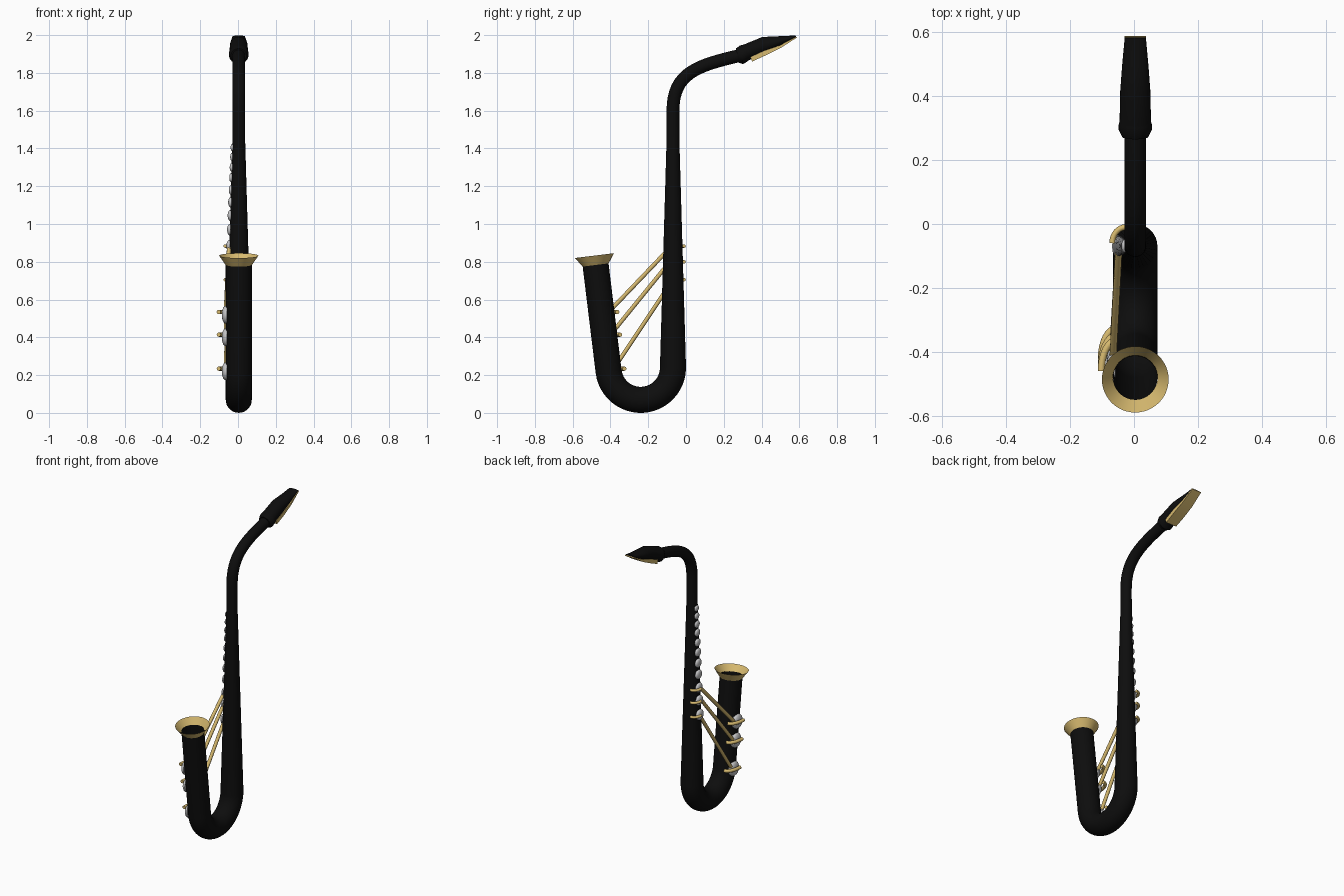
import bpy
import bmesh
from math import sin, cos, pi, radians
from mathutils import Vector

cube = bpy.data.objects.get("Cube")
if cube:
    bpy.data.objects.remove(cube, do_unlink=True)


def material(name, rgb, rough=0.5):
    m = bpy.data.materials.new(name)
    m.use_nodes = True
    m.diffuse_color = (*rgb, 1)
    bsdf = next(n for n in m.node_tree.nodes if n.type == "BSDF_PRINCIPLED")
    bsdf.inputs["Base Color"].default_value = (*rgb, 1)
    bsdf.inputs["Roughness"].default_value = rough
    return m


BLACK = material("black lacquer", (0.004, 0.004, 0.004))
GOLD = material("gold brass", (0.68, 0.49, 0.16))
SILVER = material("silver", (0.55, 0.55, 0.56))
X, Z = Vector((1, 0, 0)), Vector((0, 0, 1))
CX = 0.004  # tube axis, offset to balance the keys


def loft(name, rings, mat, caps=(True, True), angle=35):
    """Skin a list of equal-length point rings."""
    bm = bmesh.new()
    loops = [[bm.verts.new(p) for p in ring] for ring in rings]
    n = len(loops[0])
    for a, b in zip(loops, loops[1:]):
        for i in range(n):
            j = (i + 1) % n
            bm.faces.new((a[i], a[j], b[j], b[i]))
    if caps[0]:
        bm.faces.new(loops[0][::-1])
    if caps[1]:
        bm.faces.new(loops[-1])
    if any(caps):
        bmesh.ops.recalc_face_normals(bm, faces=bm.faces)
    mesh = bpy.data.meshes.new(name)
    bm.to_mesh(mesh)
    bm.free()
    ob = bpy.data.objects.new(name, mesh)
    bpy.context.collection.objects.link(ob)
    mesh.materials.append(mat)
    bpy.ops.object.select_all(action="DESELECT")
    ob.select_set(True)
    bpy.context.view_layer.objects.active = ob
    bpy.ops.object.shade_smooth_by_angle(angle=radians(angle))
    return ob


def ellipse(c, u, v, n):
    return [c + u * cos(2 * pi * i / n) + v * sin(2 * pi * i / n) for i in range(n)]


def tube(name, pts, radii, mat, ref=X, n=32, caps=(True, True)):
    """Sweep a circle of varying radius along a path."""
    pts = [Vector(p) for p in pts]
    rings = []
    for i, p in enumerate(pts):
        t = (pts[min(i + 1, len(pts) - 1)] - pts[max(i - 1, 0)]).normalized()
        u = (ref - t * ref.dot(t)).normalized()
        rings.append(ellipse(p, u * radii[i], t.cross(u) * radii[i], n))
    return loft(name, rings, mat, caps)


# Main tube: bell leg, bottom bow, tapered body and curved neck
BODY_Y, R_BIG, R_NECK = -0.069, 0.069, 0.034
BELL_TOP = Vector((CX, -0.48, 0.795))
BELL_AXIS = Vector((0, -0.123, 0.992))


def body_radius(z):
    t = min(max((z - 0.24) / 1.2, 0), 1)
    return R_BIG + (R_NECK - R_BIG) * t


path, radii = [BELL_TOP], [R_BIG]
for k in range(25):
    a = radians(187 + 173 * k / 24)
    path.append((CX, -0.24 + 0.171 * cos(a), 0.24 + 0.171 * sin(a)))
    radii.append(R_BIG)
for k in range(1, 9):
    z = 0.24 + 1.36 * k / 8
    path.append((CX, BODY_Y, z))
    radii.append(body_radius(z))
p0, p1 = Vector((CX, BODY_Y, 1.6)), Vector((CX, BODY_Y, 1.80))
p2, p3 = Vector((CX, 0.06, 1.84)), Vector((CX, 0.29, 1.893))
for k in range(1, 17):
    t = k / 16
    s = 1 - t
    path.append(p0 * s**3 + p1 * 3 * s * s * t + p2 * 3 * s * t * t + p3 * t**3)
    radii.append(R_NECK)
tube("main_tube", path, radii, BLACK, caps=(False, True))

# Flared bell rim
base = BELL_TOP - BELL_AXIS * 0.012
tube("bell_rim", [base, base + BELL_AXIS * 0.05], [0.0695, 0.104], GOLD,
     n=48, caps=(False, False))


# Mouthpiece: rings given by upper point, lower point and half width
def section(top, bottom, half, n=28):
    a, b = Vector((CX, *top)), Vector((CX, *bottom))
    return ellipse((a + b) / 2, X * half, (a - b) / 2, n)


loft("mouthpiece", [
    section((0.264, 1.929), (0.280, 1.854), 0.041),
    section((0.286, 1.945), (0.302, 1.847), 0.052),
    section((0.300, 1.948), (0.318, 1.856), 0.052),
    section((0.306, 1.950), (0.334, 1.868), 0.049),
    section((0.404, 1.990), (0.425, 1.903), 0.047),
    section((0.490, 1.994), (0.500, 1.940), 0.041),
    section((0.580, 1.998), (0.583, 1.988), 0.033),
], BLACK)


# Reed: flat strip under the mouthpiece
def slab(y, z, half, thick):
    return [Vector((CX + sx * half, y - up * 0.4 * thick, z + up * thick))
            for sx, up in ((-1, 0), (1, 0), (1, 1), (-1, 1))]


loft("reed", [
    slab(0.350, 1.860, 0.038, 0.024),
    slab(0.420, 1.892, 0.040, 0.024),
    slab(0.500, 1.931, 0.038, 0.014),
    slab(0.587, 1.987, 0.033, 0.005),
], GOLD)


# Key cups: shallow domes facing the right side
def key_cup(name, x, y, z, r):
    steps = [(0, 1), (0.25, 1), (0.42, 0.85), (0.55, 0.55), (0.6, 0.2)]
    rings = [ellipse(Vector((x - h * r, y, z)), Vector((0, w * r, 0)), Z * w * r, 20)
             for h, w in steps]
    loft(name, rings, SILVER, angle=50)


# Key arms: quarter arcs reaching from over the cup round to the back
def key_arm(name, x, y, z, dx, dy, r):
    pts = [(x + dx * (1 - cos(a)), y + dy * sin(a), z)
           for a in (pi / 2 * k / 8 for k in range(9))]
    tube(name, pts, [r] * 9, GOLD, ref=Z, n=12)


body_keys = [0.705, 0.80, 0.883, 0.97, 1.045, 1.115, 1.18, 1.245, 1.30, 1.355, 1.405]
for i, z in enumerate(body_keys):
    r = 0.034 - 0.014 * i / 10
    key_cup(f"body_key_{i + 1}", CX - body_radius(z) + 0.004, BODY_Y, z, r)
    if i < 3:
        key_arm(f"body_key_arm_{i + 1}", -0.068, -0.06, z, 0.042, 0.05, 0.009)

# Bell keys with their arms and the long rods to the body keys
for i, (z, top) in enumerate([(0.22, 0.705), (0.40, 0.82), (0.52, 0.89)]):
    y = -0.409 - 0.124 * (z - 0.22)
    key_cup(f"bell_key_{i + 1}", CX - R_BIG + 0.008, y, z, 0.047)
    key_arm(f"bell_key_arm_{i + 1}", -0.102, y - 0.012, z + 0.014, 0.048, 0.095, 0.011)
    low = z - 0.025
    tube(f"key_rod_{i + 1}", [(-0.067, y, low), (-0.047, BODY_Y, top)],
         [0.011, 0.011], GOLD, n=12)
